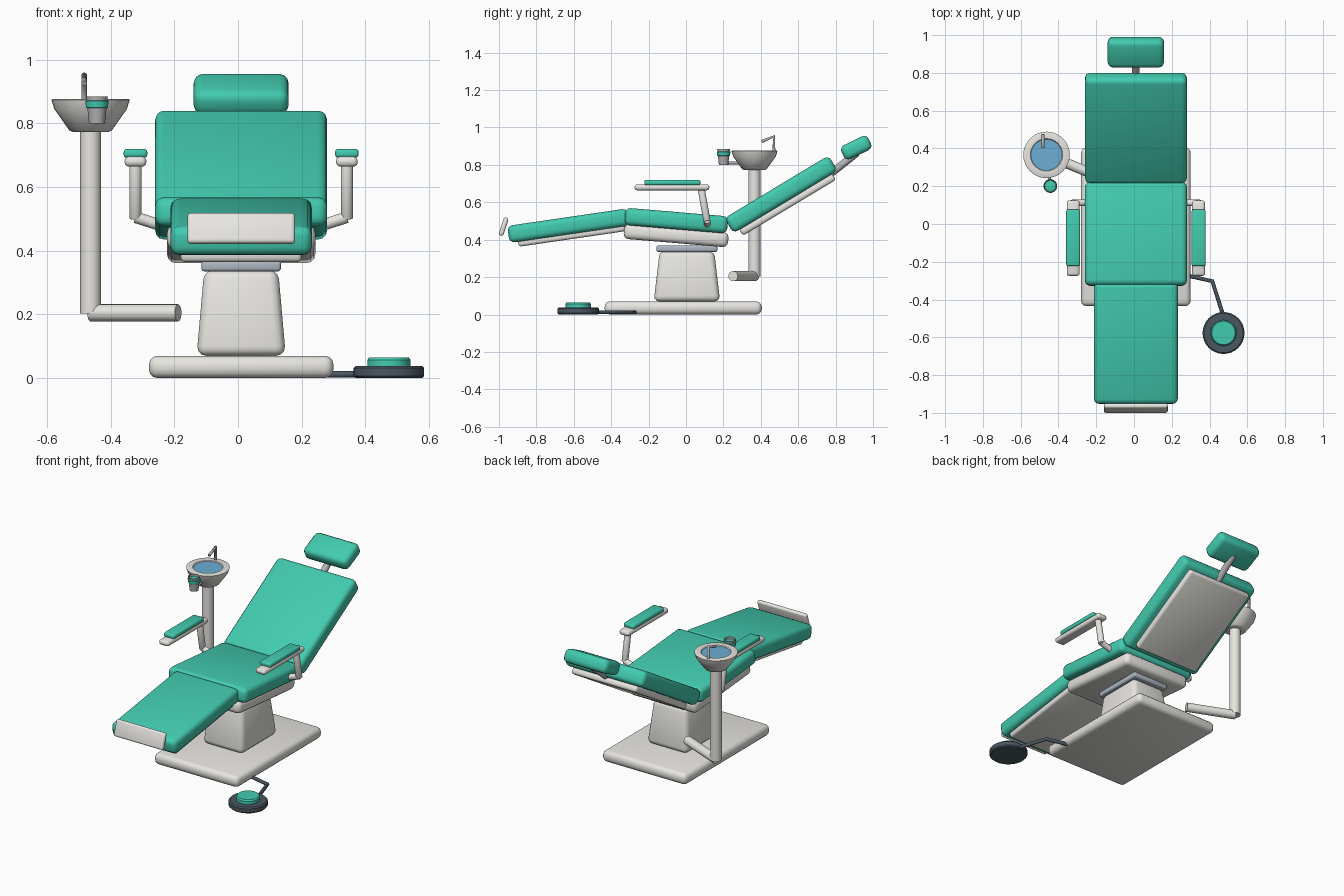
import bpy, bmesh, math
from mathutils import Vector

if "Cube" in bpy.data.objects:
    bpy.data.objects.remove(bpy.data.objects["Cube"])

CX = 0.01  # centre line of the chair


def material(name, rgb):
    m = bpy.data.materials.new(name)
    m.diffuse_color = (*rgb, 1)
    m.use_nodes = True
    m.node_tree.nodes["Principled BSDF"].inputs["Base Color"].default_value = m.diffuse_color
    return m


GREEN = material("green_vinyl", (0.055, 0.60, 0.43))
CREAM = material("cream_enamel", (0.80, 0.79, 0.75))
STEEL = material("steel", (0.45, 0.45, 0.46))
COLLAR = material("blue_grey", (0.42, 0.47, 0.54))
DARK = material("dark_rubber", (0.07, 0.095, 0.12))
WATER = material("water", (0.15, 0.42, 0.66))


def finish(name, bm, mat, bevel=0, segments=3, angle=35):
    bmesh.ops.recalc_face_normals(bm, faces=bm.faces)
    me = bpy.data.meshes.new(name)
    bm.to_mesh(me)
    bm.free()
    ob = bpy.data.objects.new(name, me)
    bpy.context.collection.objects.link(ob)
    me.materials.append(mat)
    if bevel:
        mod = ob.modifiers.new("bevel", 'BEVEL')
        mod.width, mod.segments = bevel, segments
        mod.limit_method = 'ANGLE'
    bpy.ops.object.select_all(action='DESELECT')
    ob.select_set(True)
    bpy.context.view_layer.objects.active = ob
    if bevel:
        bpy.ops.object.modifier_apply(modifier="bevel")
    bpy.ops.object.shade_smooth_by_angle(angle=math.radians(angle))
    return ob


def box(name, loc, size, mat, bevel, tilt=0, taper=(1, 1)):
    """Rounded box, tilted about x, with its top scaled by taper."""
    bm = bmesh.new()
    bmesh.ops.create_cube(bm, size=1)
    for v in bm.verts:
        if v.co.z > 0:
            v.co.x *= taper[0]
            v.co.y *= taper[1]
        v.co = Vector(a * b for a, b in zip(v.co, size))
    ob = finish(name, bm, mat, bevel)
    ob.location = loc
    ob.rotation_euler.x = math.radians(tilt)
    return ob


def rod(name, p, q, r, mat, bevel=0, sides=24):
    """Cylinder between two points."""
    p, q = Vector(p), Vector(q)
    bm = bmesh.new()
    bmesh.ops.create_cone(bm, cap_ends=True, segments=sides, radius1=r, radius2=r,
                          depth=(q - p).length)
    ob = finish(name, bm, mat, bevel, 2)
    ob.location = (p + q) / 2
    ob.rotation_euler = (q - p).to_track_quat('Z', 'Y').to_euler()
    return ob


def lathe(name, loc, profile, mat, sides=32):
    """Closed turned solid from (radius, height) points."""
    bm = bmesh.new()
    rings = [[bm.verts.new((r * math.cos(math.tau * i / sides),
                            r * math.sin(math.tau * i / sides), z))
              for i in range(sides)] for r, z in profile]
    for a, b in zip(rings, rings[1:]):
        for i in range(sides):
            j = (i + 1) % sides
            bm.faces.new((a[i], a[j], b[j], b[i]))
    bm.faces.new(rings[0])
    bm.faces.new(rings[-1])
    ob = finish(name, bm, mat)
    ob.location = loc
    return ob


def tube(name, points, r, mat):
    """Bent tube along a polyline."""
    cu = bpy.data.curves.new(name, 'CURVE')
    cu.dimensions = '3D'
    cu.bevel_depth, cu.bevel_resolution, cu.use_fill_caps = r, 3, True
    sp = cu.splines.new('POLY')
    sp.points.add(len(points) - 1)
    for pt, co in zip(sp.points, points):
        pt.co = (*co, 1)
    cu.materials.append(mat)
    ob = bpy.data.objects.new(name, cu)
    bpy.context.collection.objects.link(ob)


# Base and pedestal
box("base_plate", (CX, -0.015, 0.035), (0.58, 0.84, 0.07), CREAM, 0.028)
box("pedestal", (CX, 0.005, 0.205), (0.28, 0.355, 0.27), CREAM, 0.03, taper=(0.83, 0.82))
box("pedestal_collar", (CX, 0.005, 0.352), (0.25, 0.325, 0.034), COLLAR, 0.01)

# Seat
box("seat_frame", (CX, -0.053, 0.422), (0.466, 0.56, 0.08), CREAM, 0.028, -4.8)
box("seat_cushion", (CX, -0.052, 0.502), (0.54, 0.55, 0.092), GREEN, 0.028, -4.8)

# Backrest and headrest
box("back_cushion", (CX, 0.508, 0.642), (0.54, 0.65, 0.095), GREEN, 0.028, 31)
box("back_shell", (CX, 0.543, 0.588), (0.45, 0.58, 0.04), CREAM, 0.015, 31)
rod("headrest_bar", (CX, 0.70, 0.695), (CX, 0.915, 0.865), 0.02, STEEL)
box("headrest", (CX, 0.910, 0.892), (0.298, 0.162, 0.082), GREEN, 0.028, 26)

# Leg rest and footrest
box("leg_cushion", (CX, -0.628, 0.475), (0.444, 0.65, 0.092), GREEN, 0.028, 8.3)
box("leg_shell", (CX, -0.61, 0.424), (0.38, 0.58, 0.04), CREAM, 0.014, 8.3)
box("footrest", (CX, -0.975, 0.470), (0.338, 0.026, 0.10), CREAM, 0.011, -18)

# Armrests
for s, side in ((-1, "left"), (1, "right")):
    x = CX + s * 0.332
    box(side + "_arm_pad", (x, -0.073, 0.706), (0.074, 0.30, 0.028), GREEN, 0.010)
    box(side + "_arm_holder", (x, -0.075, 0.680), (0.068, 0.40, 0.032), CREAM, 0.014)
    rod(side + "_arm_post", (x, 0.080, 0.68), (x, 0.112, 0.50), 0.019, CREAM, 0.004)
    rod(side + "_arm_bracket", (x, 0.112, 0.505), (CX + s * 0.20, 0.115, 0.463), 0.018, CREAM)

# Basin unit
BX, BY = -0.463, 0.366
rod("basin_arm", (BX, BY, 0.205), (-0.188, 0.252, 0.205), 0.027, CREAM)
rod("basin_column", (BX, BY, 0.203), (BX, BY, 0.79), 0.033, CREAM)
lathe("basin", (BX, BY, 0), [(0.055, 0.773), (0.066, 0.777), (0.114, 0.845), (0.123, 0.874),
                             (0.118, 0.877), (0.086, 0.875), (0.07, 0.85)], CREAM)
lathe("basin_water", (BX, BY, 0), [(0.08, 0.86), (0.085, 0.870)], WATER)
tube("faucet", [(-0.483, 0.47, 0.85), (-0.483, 0.47, 0.952), (-0.483, 0.405, 0.925)],
     0.009, STEEL)

# Cup and its holder
UX, UY = -0.443, 0.201
lathe("cup", (UX, UY, 0), [(0.025, 0.80), (0.034, 0.884), (0.030, 0.884), (0.023, 0.81)], STEEL)
lathe("cup_band", (UX, UY, 0), [(0.032, 0.848), (0.0345, 0.850), (0.0365, 0.870),
                                (0.032, 0.872)], GREEN)
rod("cup_holder", (UX, UY, 0.811), (UX - 0.01, 0.30, 0.811), 0.008, STEEL)

# Foot pedal
PX, PY = 0.474, -0.577
lathe("pedal_base", (PX, PY, 0), [(0.104, 0), (0.111, 0.007), (0.111, 0.031), (0.104, 0.038)],
      DARK)
lathe("pedal_button", (PX, PY, 0), [(0.068, 0.035), (0.068, 0.057), (0.062, 0.065)], GREEN)
tube("pedal_cable", [(0.27, -0.27, 0.012), (0.415, -0.303, 0.012), (PX, -0.49, 0.012)],
     0.011, DARK)
